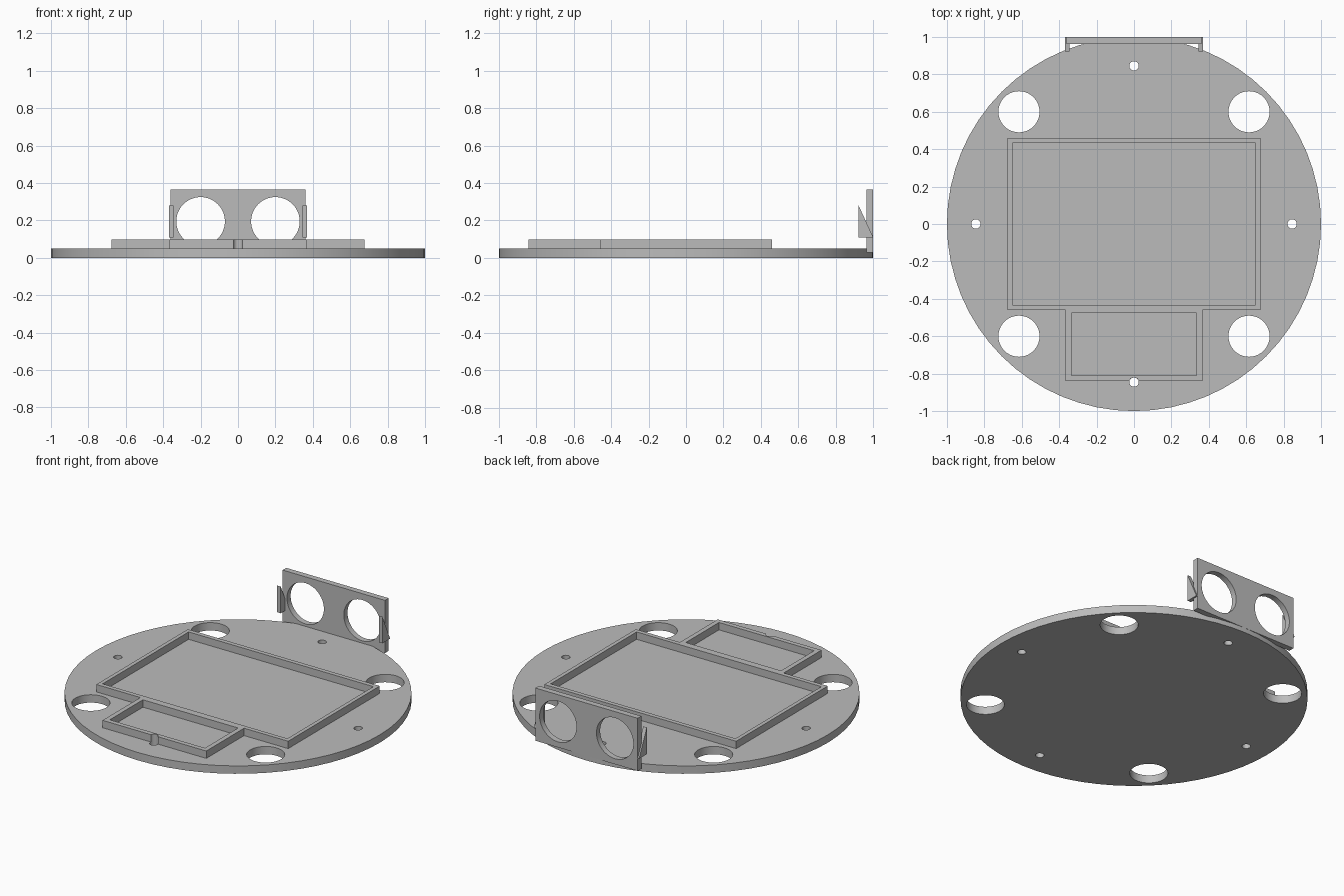
import bpy, bmesh, math
from mathutils import Matrix

cube = bpy.data.objects.get("Cube")
if cube:
    bpy.data.objects.remove(cube, do_unlink=True)

GREY = (0.5, 0.5, 0.5, 1)
grey = bpy.data.materials.new("plain grey")
grey.use_nodes = True
grey.diffuse_color = GREY
for node in grey.node_tree.nodes:
    if node.type == 'BSDF_PRINCIPLED':
        node.inputs["Base Color"].default_value = GREY


def arc(cx, cy, r, n, start=0.0, sweep=math.tau):
    """Points along an arc; a full circle leaves out the repeated end."""
    steps = n if sweep == math.tau else n - 1
    return [(cx + r * math.cos(start + sweep * i / steps),
             cy + r * math.sin(start + sweep * i / steps)) for i in range(n)]


def rect(x, y0, y1):
    return [(-x, y0), (x, y0), (x, y1), (-x, y1)]


def slab(name, loops, low, high, turn=Matrix()):
    """Extrude an outline with holes from low to high, then turn it."""
    bm = bmesh.new()
    for loop in loops:
        verts = [bm.verts.new((x, y, low)) for x, y in loop]
        for a, b in zip(verts, verts[1:] + verts[:1]):
            bm.edges.new((a, b))
    bmesh.ops.triangle_fill(bm, use_beauty=True, use_dissolve=False,
                            edges=bm.edges[:], normal=(0, 0, 1))
    out = bmesh.ops.extrude_face_region(bm, geom=bm.faces[:], use_keep_orig=True)
    top = [g for g in out["geom"] if isinstance(g, bmesh.types.BMVert)]
    bmesh.ops.translate(bm, verts=top, vec=(0, 0, high - low))
    bm.transform(turn)
    bmesh.ops.recalc_face_normals(bm, faces=bm.faces[:])
    mesh = bpy.data.meshes.new(name)
    bm.to_mesh(mesh)
    bm.free()
    mesh.materials.append(grey)
    ob = bpy.data.objects.new(name, mesh)
    bpy.context.collection.objects.link(ob)
    bpy.ops.object.select_all(action='DESELECT')
    ob.select_set(True)
    bpy.context.view_layer.objects.active = ob
    bpy.ops.object.shade_smooth_by_angle(angle=math.radians(30))
    return ob


# Round base with four large holes and four screw holes
SCREW, REACH = 0.025, 0.845
big_holes = [arc(sx * 0.615, sy * 0.6, 0.11, 40) for sx in (-1, 1) for sy in (-1, 1)]
screw_holes = [arc(REACH * x, REACH * y, SCREW, 20)
               for x, y in ((1, 0), (0, 1), (-1, 0), (0, -1))]
slab("base_disc", [arc(0, 0, 1, 64)] + big_holes + screw_holes, 0, 0.05)

# Raised double tray rim; the front screw hole notches its front wall
front = -0.84
dip = math.asin((front + REACH) / SCREW)
notch = arc(0, -REACH, SCREW, 12, math.pi - dip, -(math.pi - 2 * dip))
outline = ([(-0.365, front)] + notch +
           [(0.365, front), (0.365, -0.46), (0.675, -0.46), (0.675, 0.46),
            (-0.675, 0.46), (-0.675, -0.46), (-0.365, -0.46)])
slab("tray_rim", [outline, rect(0.65, -0.432, 0.432), rect(0.335, -0.81, -0.477)],
     0.045, 0.097)

# Upright sensor plate with two round openings (profile in x-z)
upright = Matrix.Rotation(math.pi / 2, 4, 'X')
slab("sensor_plate",
     [rect(0.36, 0.03, 0.365)] + [arc(s * 0.2, 0.195, 0.13, 48) for s in (-1, 1)],
     -1.0, -0.963, upright)

# Wedge clips at the sides of the plate (profile in y-z)
sideways = Matrix(((0, 0, 1, 0), (1, 0, 0, 0), (0, 1, 0, 0), (0, 0, 0, 1)))
wedge = [(0.922, 0.11), (1.0, 0.11), (0.922, 0.28)]
slab("left_clip", [wedge], 0.345, 0.37, sideways)
slab("right_clip", [wedge], -0.37, -0.345, sideways)
